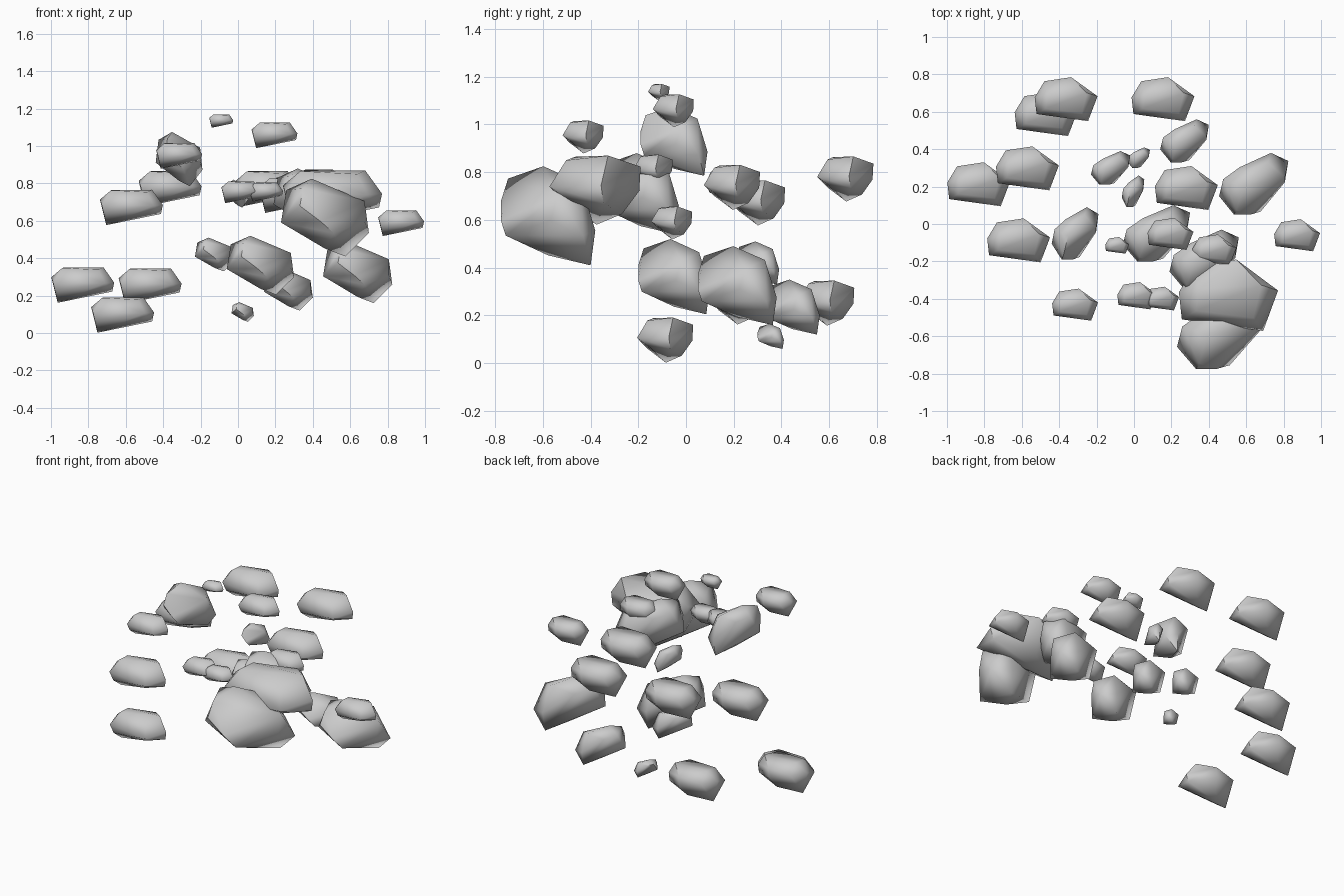
import bpy, bmesh, math
from mathutils import Vector

# Two rock shapes, given as corner points in a -1..1 box
FLAT = [(-1, .1, .39), (-.94, -.64, .1), (-.65, -.4, .9), (-.6, .2, .92), (.66, .3, .93),
        (1, .15, .1), (.94, .2, -.39), (.7, -.96, .06), (.5, -.6, .8), (.16, 1, .62),
        (.16, .97, -.06), (-.69, .82, .4), (-.8, .05, -1), (0, .6, -.7),
        (-.8, -.6, -.4), (.5, -.5, -.35)]
BULKY = [(-1, -.4, -.13), (-.88, .15, .71), (-.3, -.1, 1), (.9, .2, .42), (1, .74, -.4),
         (.46, .9, -1), (.5, 1, -.3), (-.1, -1, -.1), (-.57, -1, .3), (-.5, -.85, .75),
         (-.4, .54, .5), (.4, .7, .65), (0, 0, -.8), (.9, .05, -.1), (.2, -.9, -.4)]


def rock(name, shape, x0, x1, y0, y1, z0, z1):
    """Hull of the corner points, fitted to the given extents."""
    lo, hi = Vector((x0, y0, z0)), Vector((x1, y1, z1))
    mid, half = (lo + hi) / 2, (hi - lo) / 2
    bm = bmesh.new()
    for p in shape:
        bm.verts.new([a * b for a, b in zip(p, half)])
    res = bmesh.ops.convex_hull(bm, input=bm.verts)
    loose = [v for v in bm.verts if not v.link_faces]
    bmesh.ops.delete(bm, geom=loose, context='VERTS')
    bmesh.ops.recalc_face_normals(bm, faces=bm.faces)
    me = bpy.data.meshes.new(name)
    bm.to_mesh(me)
    bm.free()
    ob = bpy.data.objects.new(name, me)
    ob.location = mid
    bpy.context.collection.objects.link(ob)
    bpy.ops.object.select_all(action='DESELECT')
    ob.select_set(True)
    bpy.context.view_layer.objects.active = ob
    bpy.ops.object.shade_smooth_by_angle(angle=math.radians(60))


# Flat rocks sharing one size: centre x, y, z
for i, (x, y, z) in enumerate([
        (-.83, .21, .26), (-.47, .585, .255), (-.617, -.09, .1), (-.57, .295, .675),
        (-.363, .665, .775), (.155, .665, .775), (.28, .19, .74)]):
    rock(f"flat_rock_{i}", FLAT, x - .168, x + .168, y - .12, y + .12, z - .098, z + .098)

# Smaller flat rocks
for i, (x, y, z, s) in enumerate([
        (-.315, -.433, .95, .73), (.872, -.062, .59, .73), (.195, -.055, 1.06, .73),
        (-.09, -.115, 1.135, .38), (.015, -.385, .755, .62), (.15, -.4, .755, .54),
        (.43, -.14, .81, .7)]):
    rock(f"small_flat_rock_{i}", FLAT, x - .168 * s, x + .168 * s,
         y - .12 * s, y + .12 * s, z - .098 * s, z + .098 * s)

# Large flat rock
rock("large_flat_rock", FLAT, .24, .77, -.58, -.19, .58, .88)

# Bulky rocks by extents
for i, b in enumerate([
        (.23, .70, -.775, -.38, .41, .825), (.455, .825, .05, .38, .16, .49),
        (-.06, .30, -.20, .10, .205, .52), (.19, .56, -.35, -.03, .54, .88),
        (-.44, -.19, -.19, .09, .785, 1.075), (.14, .40, .33, .56, .12, .35),
        (-.23, -.02, .21, .39, .33, .51), (-.035, .085, .30, .41, .06, .165),
        (-.065, .055, .09, .26, .67, .82)]):
    rock(f"bulky_rock_{i}", BULKY, *b)
